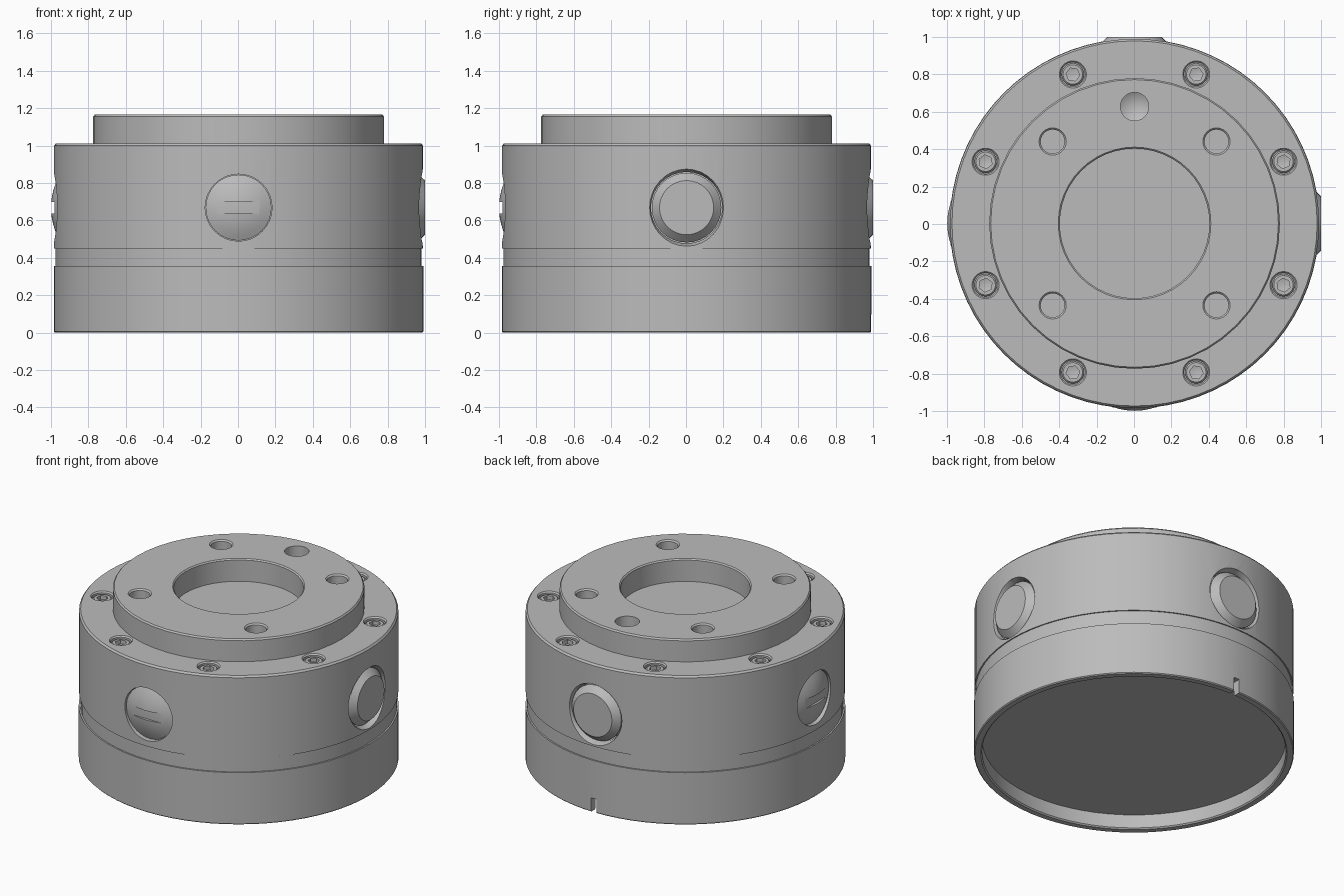
import bpy
import bmesh
from math import pi, radians
from mathutils import Matrix

cube = bpy.data.objects.get("Cube")
if cube:
    bpy.data.objects.remove(cube, do_unlink=True)

GREY = (0.5, 0.5, 0.5, 1.0)
metal = bpy.data.materials.new("machined_grey")
metal.use_nodes = True
metal.diffuse_color = GREY
metal.node_tree.nodes["Principled BSDF"].inputs["Base Color"].default_value = GREY

CENTRE = Matrix.Translation((0.003, 0.003, 0))
PORT_Z = 0.668


def finish(bm, name, matrix):
    mesh = bpy.data.meshes.new(name)
    bmesh.ops.recalc_face_normals(bm, faces=bm.faces[:])
    bm.to_mesh(mesh)
    bm.free()
    mesh.materials.append(metal)
    obj = bpy.data.objects.new(name, mesh)
    bpy.context.collection.objects.link(obj)
    obj.matrix_world = CENTRE @ matrix
    return obj


def lathe(name, profile, segments=32, matrix=Matrix(), closed=False):
    """Spin (radius, height) points around the local z axis."""
    bm = bmesh.new()
    verts = [bm.verts.new((r, 0, z)) for r, z in profile]
    pairs = list(zip(verts, verts[1:]))
    if closed:
        pairs.append((verts[-1], verts[0]))
    edges = [bm.edges.new(p) for p in pairs]
    bmesh.ops.spin(bm, geom=verts + edges, axis=(0, 0, 1), cent=(0, 0, 0),
                   steps=segments, angle=2 * pi)
    bmesh.ops.remove_doubles(bm, verts=bm.verts[:], dist=0.0001)
    return finish(bm, name, matrix)


def box(name, size, location, matrix=Matrix()):
    bm = bmesh.new()
    bmesh.ops.create_cube(bm, size=1)
    bmesh.ops.scale(bm, vec=size, verts=bm.verts[:])
    bmesh.ops.translate(bm, vec=location, verts=bm.verts[:])
    return finish(bm, name, matrix)


def activate(obj):
    bpy.ops.object.select_all(action='DESELECT')
    obj.select_set(True)
    bpy.context.view_layer.objects.active = obj


def cut(obj, cutters):
    bpy.context.view_layer.update()
    activate(obj)
    for cutter in cutters:
        mod = obj.modifiers.new("cut", 'BOOLEAN')
        mod.operation = 'DIFFERENCE'
        mod.solver = 'EXACT'
        mod.object = cutter
        bpy.ops.object.modifier_apply(modifier=mod.name)
    for cutter in cutters:
        bpy.data.objects.remove(cutter, do_unlink=True)


def smooth(obj):
    activate(obj)
    bpy.ops.object.shade_smooth_by_angle(angle=radians(25))


def outward(angle):
    """Frame on the axis at port height, local z pointing outwards."""
    return (Matrix.Translation((0, 0, PORT_Z)) @ Matrix.Rotation(radians(angle), 4, 'Z')
            @ Matrix.Rotation(pi / 2, 4, 'Y'))


def bolt_place(i):
    return Matrix.Rotation(radians(22.5 + 45 * i), 4, 'Z') @ Matrix.Translation((0.862, 0, 0))


# Base ring with a recessed underside and a rear notch
base = lathe("base_ring", [(0, 0.1), (0.938, 0.1), (0.938, 0.008), (0.946, 0), (0.982, 0),
                           (0.988, 0.006), (0.988, 0.355), (0, 0.355)], 72)
cut(base, [box("notch_cutter", (0.04, 0.14, 0.2), (0, 0.99, -0.004))])
smooth(base)

# Main housing with a shallow groove at its foot
housing = lathe("housing", [(0, 0.355), (0.978, 0.355), (0.978, 0.45), (0.986, 0.45),
                            (0.986, 1.0), (0.976, 1.012), (0, 1.012)], 72)
cutters = []
for i in range(8):
    cutters.append(lathe("bolt_pocket", [(0, 0.96), (0.065, 0.96), (0.065, 1.003),
                                         (0.076, 1.016), (0.076, 1.05), (0, 1.05)],
                         24, bolt_place(i)))
for angle in (180, 270):
    cutters.append(lathe("slotted_port", [(0, 0.85), (0.179, 0.85), (0.179, 1.1), (0, 1.1)],
                         32, outward(angle)))
for angle in (0, 90):
    cutters.append(lathe("cap_port", [(0, 0.85), (0.191, 0.85), (0.191, 0.95),
                                      (0.206, 0.985), (0.206, 1.1), (0, 1.1)],
                         32, outward(angle)))
cut(housing, cutters)
smooth(housing)

# Raised top flange with centre bore, four through holes and one drilled hole
flange = lathe("top_flange", [(0.4, 1.012), (0.777, 1.012), (0.777, 1.155), (0.769, 1.165),
                              (0.408, 1.165), (0.4, 1.157)], 48, closed=True)
cutters = [lathe("flange_hole", [(0, 0.98), (0.064, 0.98), (0.064, 1.156), (0.074, 1.166),
                                 (0.074, 1.2), (0, 1.2)], 24,
                 Matrix.Translation((x, y, 0)))
           for x in (-0.438, 0.438) for y in (-0.438, 0.438)]
cutters.append(lathe("drilled_hole", [(0, 1.03), (0.076, 1.075), (0.076, 1.2), (0, 1.2)],
                     24, Matrix.Translation((0, 0.625, 0))))
cut(flange, cutters)
smooth(flange)

# Socket head bolts
for i in range(8):
    bolt = lathe("bolt_%d" % (i + 1), [(0, 0.955), (0.06, 0.955), (0.06, 0.99),
                                       (0.052, 0.998), (0, 0.998)], 24, bolt_place(i))
    cut(bolt, [lathe("hex_cutter", [(0, 0.962), (0.037, 0.972), (0.037, 1.05), (0, 1.05)],
                     6, bolt_place(i))])
    smooth(bolt)

# Domed plugs with a horizontal slot, on the front and right sides
dome = [(0, 0.86), (0.176, 0.86)]
dome += [(0.176 * k / 6, 1.003 - 0.046 * (k / 6) ** 2) for k in range(6, -1, -1)]
for name, angle in (("right_slotted_plug", 180), ("front_slotted_plug", 270)):
    plug = lathe(name, dome, 32, outward(angle))
    cut(plug, [box("slot_cutter", (0.062, 0.5, 0.1), (0, 0, 1.035), outward(angle))])
    smooth(plug)

# Bevelled caps on the left and back sides
for name, angle in (("left_cap", 0), ("back_cap", 90)):
    smooth(lathe(name, [(0, 0.86), (0.186, 0.86), (0.186, 0.955), (0.145, 0.997), (0, 0.997)],
                 32, outward(angle)))
